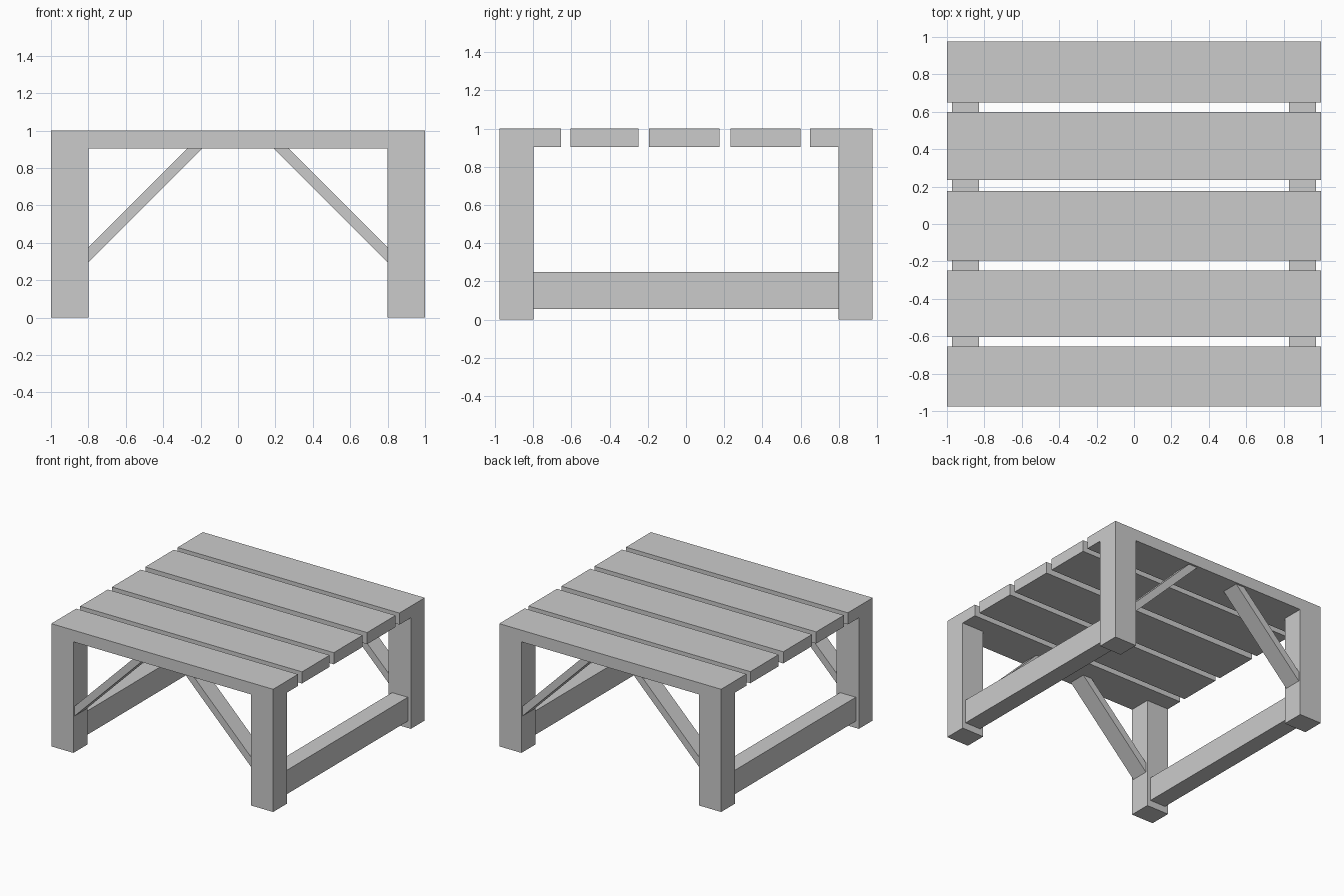
import bpy
import bmesh

if "Cube" in bpy.data.objects:
    bpy.data.objects.remove(bpy.data.objects["Cube"])


def prism(name, profile, y0, y1):
    """Extrude an x-z outline from y0 to y1."""
    bm = bmesh.new()
    face = bm.faces.new([bm.verts.new((x, y0, z)) for x, z in profile])
    new = bmesh.ops.extrude_face_region(bm, geom=[face])["geom"]
    verts = [v for v in new if isinstance(v, bmesh.types.BMVert)]
    bmesh.ops.translate(bm, verts=verts, vec=(0, y1 - y0, 0))
    bmesh.ops.recalc_face_normals(bm, faces=bm.faces)
    mesh = bpy.data.meshes.new(name)
    bm.to_mesh(mesh)
    bm.free()
    obj = bpy.data.objects.new(name, mesh)
    bpy.context.collection.objects.link(obj)
    return obj


def box(name, x, y, z):
    return prism(name, [(x[0], z[0]), (x[1], z[0]), (x[1], z[1]), (x[0], z[1])], *y)


UNDERSIDE = 0.905

# Table top planks, front to back
planks = [(-0.976, -0.656), (-0.604, -0.248), (-0.195, 0.176), (0.234, 0.6), (0.65, 0.976)]
for i, span in enumerate(planks, 1):
    box(f"top_plank_{i}", (-1, 1), span, (UNDERSIDE, 1))

for sx, side in ((-1, "left"), (1, "right")):
    # Low rail joining the front and back legs
    box(f"{side}_rail", sorted((sx * 0.83, sx * 0.972)), (-0.8, 0.8), (0.055, 0.25))

    for sy, end in ((-1, "front"), (1, "back")):
        # Corner leg
        box(f"{end}_{side}_leg", sorted((sx * 0.8, sx)),
            sorted((sy * 0.798, sy * 0.976)), (0, UNDERSIDE))

        # Diagonal brace from leg to table top
        outline = [(0.8, 0.295), (0.8, 0.375), (0.27, UNDERSIDE), (0.19, UNDERSIDE)]
        prism(f"{end}_{side}_brace", [(sx * x, z) for x, z in outline],
              *sorted((sy * 0.815, sy * 0.96)))
